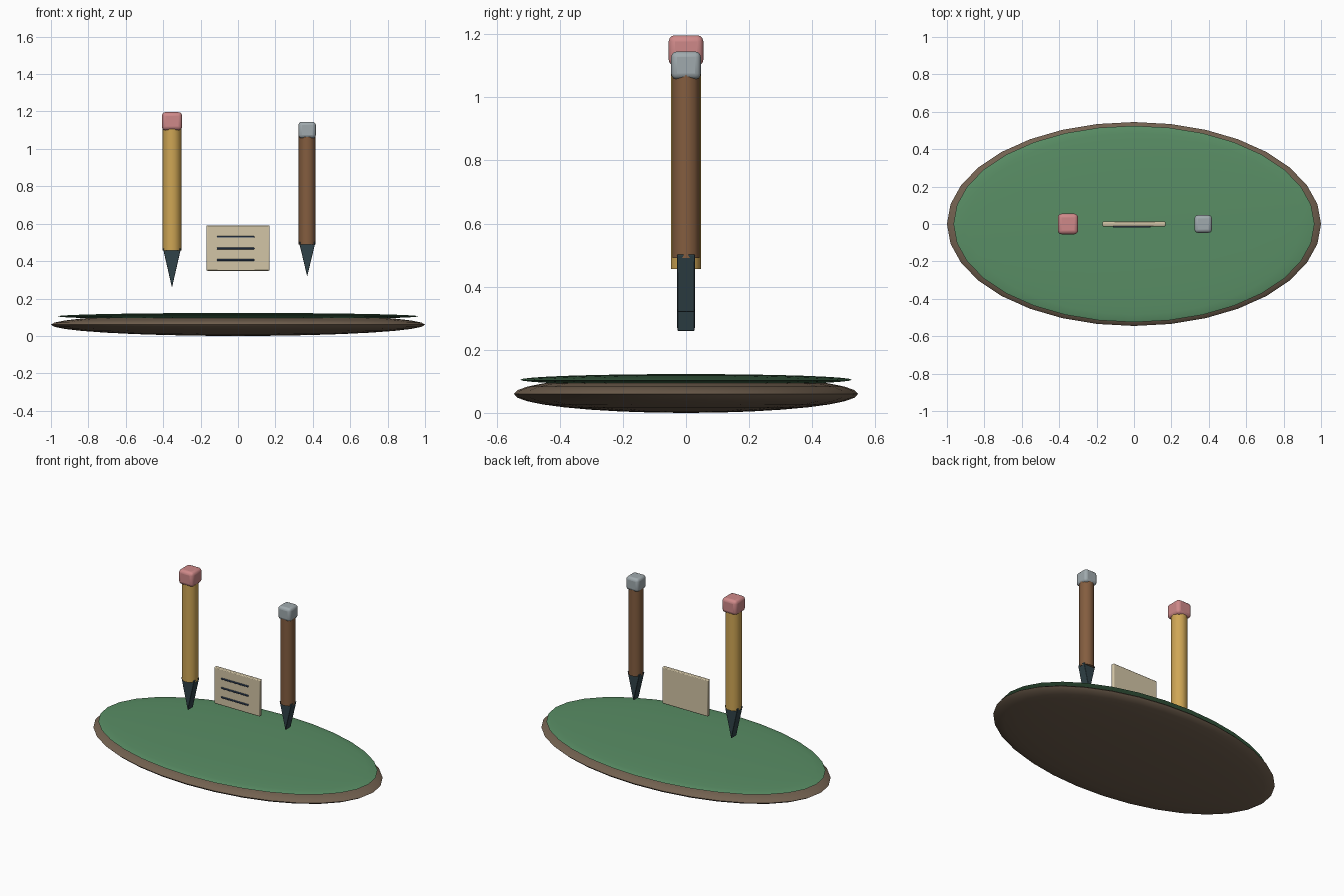
import bpy, bmesh, math
from mathutils import Matrix, Vector

if "Cube" in bpy.data.objects:
    bpy.data.objects.remove(bpy.data.objects["Cube"])


def material(name, r, g, b):
    m = bpy.data.materials.new(name)
    m.diffuse_color = (r, g, b, 1)
    m.use_nodes = True
    m.node_tree.nodes["Principled BSDF"].inputs["Base Color"].default_value = m.diffuse_color
    return m


BARK = material("dark_wood", 0.17, 0.12, 0.08)
GREEN = material("green", 0.10, 0.27, 0.13)
YELLOW = material("yellow_paint", 0.62, 0.38, 0.09)
BROWN = material("brown_paint", 0.23, 0.11, 0.05)
PINK = material("pink_rubber", 0.62, 0.25, 0.25)
SILVER = material("silver", 0.35, 0.40, 0.42)
LEAD = material("lead", 0.03, 0.055, 0.065)
PAPER = material("paper", 0.65, 0.56, 0.38)
INK = material("ink", 0.04, 0.07, 0.13)


def finish(name, bm, mat, bevel=0, segments=2, angle=30):
    bmesh.ops.recalc_face_normals(bm, faces=bm.faces)
    me = bpy.data.meshes.new(name)
    bm.to_mesh(me)
    bm.free()
    me.materials.append(mat)
    ob = bpy.data.objects.new(name, me)
    bpy.context.collection.objects.link(ob)
    if bevel:
        mod = ob.modifiers.new("bevel", 'BEVEL')
        mod.width, mod.segments = bevel, segments
    bpy.ops.object.select_all(action='DESELECT')
    ob.select_set(True)
    bpy.context.view_layer.objects.active = ob
    bpy.ops.object.shade_smooth_by_angle(angle=math.radians(angle))
    return ob


def place(loc, size=(1, 1, 1)):
    return Matrix.Translation(loc) @ Matrix.Diagonal((*size, 1))


def ellipsoid(name, loc, radii, mat):
    bm = bmesh.new()
    bmesh.ops.create_uvsphere(bm, u_segments=32, v_segments=16, radius=1,
                              matrix=place(loc, radii))
    finish(name, bm, mat, angle=60)


def box(name, loc, size, mat, bevel, segments=2):
    bm = bmesh.new()
    bmesh.ops.create_cube(bm, size=1, matrix=place(loc, size))
    finish(name, bm, mat, bevel, segments)


def shaft(name, x, z0, z1, r, mat):
    bm = bmesh.new()
    bmesh.ops.create_cone(bm, cap_ends=True, segments=10, radius1=r, radius2=r, depth=z1 - z0,
                          matrix=place((x, 0, (z0 + z1) / 2)) @ Matrix.Rotation(math.pi / 2, 4, 'Z'))
    finish(name, bm, mat, angle=40)


def wedge_tip(name, x, z_tip, z_top, half_w, half_d):
    # triangular profile pushed through in y, narrower in y at the point
    bm = bmesh.new()
    face = bm.faces.new([bm.verts.new((x + a, -half_d, z)) for a, z in
                         ((-half_w, z_top), (0, z_tip), (half_w, z_top))])
    ext = bmesh.ops.extrude_face_region(bm, geom=[face])
    bmesh.ops.translate(bm, vec=Vector((0, 2 * half_d, 0)),
                        verts=[v for v in ext["geom"] if isinstance(v, bmesh.types.BMVert)])
    finish(name, bm, LEAD, 0.003, 2)


# oval base and its green top
ellipsoid("base", (0, 0, 0.06), (1.0, 0.545, 0.06), BARK)
ellipsoid("green_top", (0, 0, 0.105), (0.965, 0.525, 0.018), GREEN)

# pencils
shaft("yellow_pencil_shaft", -0.353, 0.456, 1.11, 0.0505, YELLOW)
wedge_tip("yellow_pencil_tip", -0.353, 0.258, 0.468, 0.048, 0.028)
box("eraser", (-0.353, 0, 1.148), (0.108, 0.11, 0.097), PINK, 0.02, 3)

shaft("brown_pencil_shaft", 0.37, 0.49, 1.07, 0.0455, BROWN)
wedge_tip("brown_pencil_tip", 0.37, 0.318, 0.502, 0.044, 0.028)
box("end_cap", (0.37, 0, 1.101), (0.093, 0.094, 0.088), SILVER, 0.018, 3)

# note card with three ruled lines
box("card", (0, 0, 0.47), (0.338, 0.025, 0.243), PAPER, 0.005)
for i, z in enumerate((0.53, 0.468, 0.406)):
    box(f"card_line_{i + 1}", (-0.013, -0.015, z), (0.2, 0.01, 0.009), INK, 0.002, 1)
